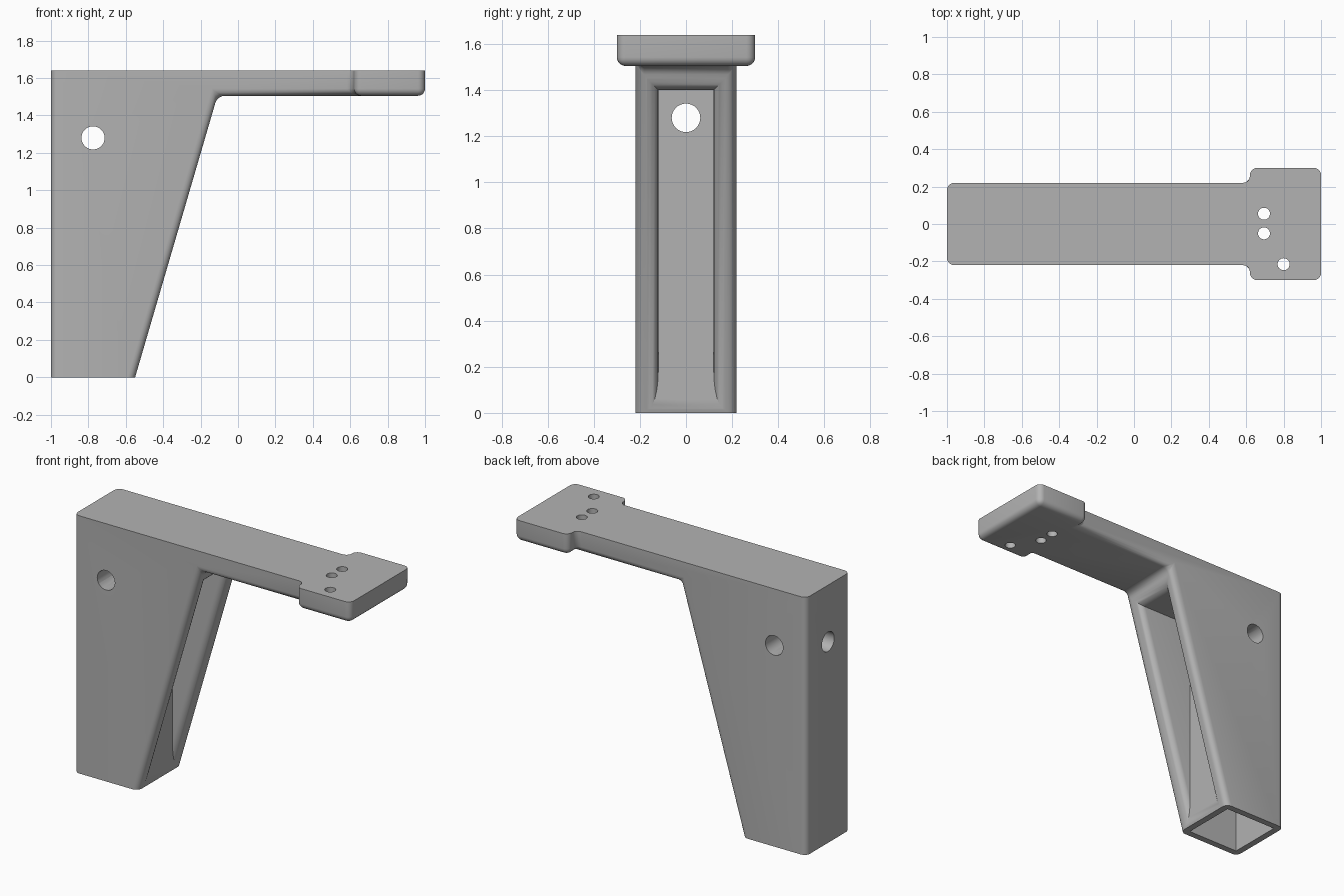
import bpy, bmesh, math
from mathutils import Vector, Matrix

old = bpy.data.objects.get("Cube")
if old:
    bpy.data.objects.remove(old, do_unlink=True)

TOP, ARM_Z, HALF, PAD = 1.64, 1.505, 0.22, 0.30
FOOT_X, KNEE_X = -0.55, -0.11


def add(name, bm):
    bmesh.ops.recalc_face_normals(bm, faces=bm.faces[:])
    mesh = bpy.data.meshes.new(name)
    bm.to_mesh(mesh)
    bm.free()
    ob = bpy.data.objects.new(name, mesh)
    bpy.context.collection.objects.link(ob)
    return ob


def prism(name, points, direction):
    bm = bmesh.new()
    face = bm.faces.new([bm.verts.new(p) for p in points])
    ext = bmesh.ops.extrude_face_region(bm, geom=[face])["geom"]
    verts = [g for g in ext if isinstance(g, bmesh.types.BMVert)]
    bmesh.ops.translate(bm, verts=verts, vec=direction)
    return add(name, bm)


def combine(ob, other, operation):
    mod = ob.modifiers.new("Cut", "BOOLEAN")
    mod.object, mod.operation, mod.solver = other, operation, "EXACT"
    graph = bpy.context.evaluated_depsgraph_get()
    ob.data = bpy.data.meshes.new_from_object(ob.evaluated_get(graph))
    ob.modifiers.clear()
    bpy.data.objects.remove(other, do_unlink=True)


def loft(rings):
    bm = bmesh.new()
    loops = [[bm.verts.new(p) for p in ring] for ring in rings]
    for a, b in zip(loops, loops[1:]):
        for i in range(len(a)):
            j = (i + 1) % len(a)
            bm.faces.new((a[i], a[j], b[j], b[i]))
    bm.faces.new(loops[0])
    bm.faces.new(loops[-1])
    return bm


def slant_x(z):
    return FOOT_X + z * (KNEE_X - FOOT_X) / ARM_Z


# Bracket: side profile trimmed by the T-shaped plan
side = [(-1.2, 0), (FOOT_X, 0), (KNEE_X, ARM_Z), (1.2, ARM_Z), (1.2, TOP), (-1.2, TOP)]
bracket = prism("bracket", [(x, -0.5, z) for x, z in side], (0, 1, 0))
half_plan = [(-1, HALF), (0.62, HALF), (0.62, PAD), (1, PAD)]
plan = half_plan + [(x, -y) for x, y in reversed(half_plan)]
combine(bracket, prism("plan", [(x, y, -0.5) for x, y in plan], (0, 0, 3)), "INTERSECT")

# Round every edge except the top and the foot outlines
bm = bmesh.new()
bm.from_mesh(bracket.data)
bmesh.ops.remove_doubles(bm, verts=bm.verts[:], dist=0.0005)
bmesh.ops.dissolve_limit(bm, angle_limit=0.01, verts=bm.verts[:], edges=bm.edges[:])


def is_rounded(edge):
    zs = [v.co.z for v in edge.verts]
    return max(zs) > 0.01 and min(zs) < TOP - 0.01


bmesh.ops.bevel(bm, geom=[e for e in bm.edges if is_rounded(e)], offset=0.038,
                offset_type="OFFSET", segments=5, profile=0.5, affect="EDGES", clamp_overlap=True)
bmesh.ops.recalc_face_normals(bm, faces=bm.faces[:])
bm.to_mesh(bracket.data)
bm.free()

# Pocket in the slanted face, with a rounded mouth and an upright back wall
R, WIDTH, CEILING = 0.05, 0.12, 1.40
levels = [(-0.3, R)]
for i in range(7):
    a = math.radians(15 * i)
    levels.append((R * (1 - math.cos(a)), R * (1 - math.sin(a))))
levels.append((0.8, 0))
rings = []
for depth, grow in levels:
    w, z = WIDTH + grow, CEILING + grow
    hi, lo = slant_x(z) - depth, slant_x(-0.2) - depth
    rings.append([(hi, -w, z), (hi, w, z), (lo, w, -0.2), (lo, -w, -0.2)])
bm = loft(rings)
geom = bm.verts[:] + bm.edges[:] + bm.faces[:]
cut = bmesh.ops.bisect_plane(bm, geom=geom, plane_co=(-0.546, 0, 0), plane_no=(1, 0, 0), clear_inner=True)
bmesh.ops.holes_fill(bm, edges=[e for e in bm.edges if e.is_boundary], sides=0)
combine(bracket, add("pocket", bm), "DIFFERENCE")

# Tapered socket in the foot
def socket_ring(z, inset):
    x0, x1, w = -0.96 + inset, -0.59 - inset, 0.18 - inset
    return [(x0, -w, z), (x1, -w, z), (x1, w, z), (x0, w, z)]


combine(bracket, add("socket", loft([socket_ring(-0.04, 0), socket_ring(0.6, 0.03)])), "DIFFERENCE")


# Round holes
def drill(center, axis, radius, length):
    bm = bmesh.new()
    turn = Vector((0, 0, 1)).rotation_difference(Vector(axis)).to_matrix().to_4x4()
    bmesh.ops.create_cone(bm, cap_ends=True, segments=32, radius1=radius, radius2=radius,
                          depth=length, matrix=Matrix.Translation(center) @ turn)
    combine(bracket, add("hole", bm), "DIFFERENCE")


drill((-0.775, 0, 1.28), (0, 1, 0), 0.062, 1)
drill((-0.8, 0, 1.28), (1, 0, 0), 0.062, 0.8)
for x, y in [(0.695, 0.055), (0.695, -0.05), (0.8, -0.215)]:
    drill((x, y, 1.57), (0, 0, 1), 0.032, 0.4)

# Grey finish
grey = bpy.data.materials.new("plain_grey")
grey.use_nodes = True
colour = (0.45, 0.45, 0.45, 1)
grey.diffuse_color = colour
grey.node_tree.nodes["Principled BSDF"].inputs["Base Color"].default_value = colour
bracket.data.materials.clear()
bracket.data.materials.append(grey)

bpy.ops.object.select_all(action="DESELECT")
bracket.select_set(True)
bpy.context.view_layer.objects.active = bracket
bpy.ops.object.shade_smooth_by_angle(angle=math.radians(30))
